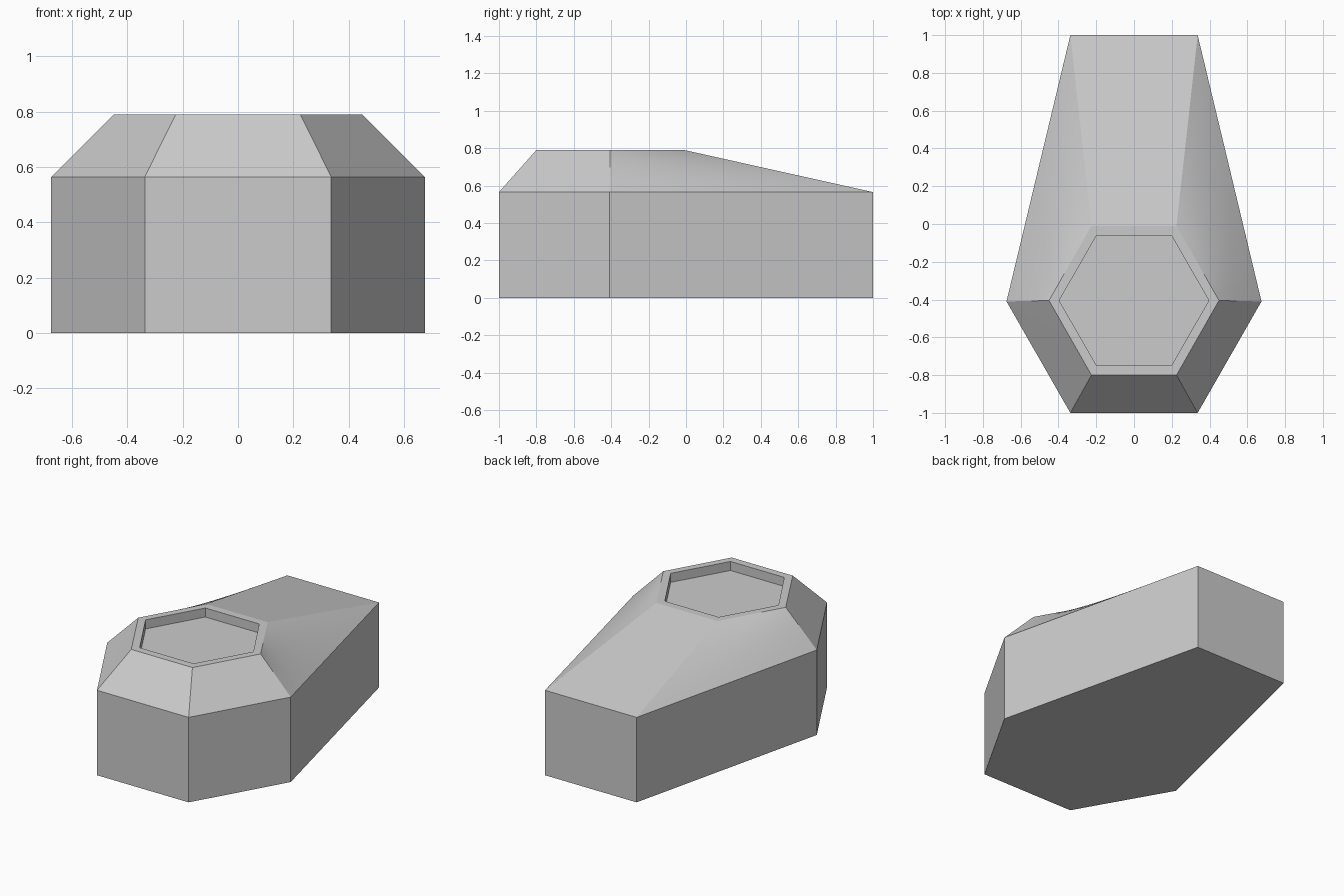
import bpy
import bmesh
from mathutils import Vector

default = bpy.data.objects.get("Cube")
if default:
    bpy.data.objects.remove(default, do_unlink=True)

STEPS = 12          # points along each of the six sides
SLOPE_RINGS = 12    # rings across the sloping roof
BLENDED_SIDES = (2, 4)   # the two long, twisting sides
POCKET_Y = -0.405

# Plain grey material
grey = bpy.data.materials.new("plain grey")
grey.use_nodes = True
grey.diffuse_color = (0.6, 0.6, 0.6, 1)
grey.node_tree.nodes["Principled BSDF"].inputs["Base Color"].default_value = grey.diffuse_color


def six_sided_ring(half_end, half_mid, front, middle, back, z):
    """Hexagonal outline, each side split into equal steps, anticlockwise."""
    corners = [Vector(c) for c in (
        (-half_end, front, z), (half_end, front, z), (half_mid, middle, z),
        (half_end, back, z), (-half_end, back, z), (-half_mid, middle, z))]
    return [corners[i].lerp(corners[(i + 1) % 6], s / STEPS)
            for i in range(6) for s in range(STEPS)]


def hexagon(radius, height, z):
    return six_sided_ring(radius / 2, radius, POCKET_Y - height, POCKET_Y,
                          POCKET_Y + height, z)


# Outlines from the base up, over the rim and down into the pocket
base = six_sided_ring(0.337, 0.675, -1, -0.41, 1, 0)
shoulder = [p + Vector((0, 0, 0.565)) for p in base]
rim = hexagon(0.45, 0.395, 0.79)
pocket_edge = hexagon(0.396, 0.345, 0.79)
pocket_floor = hexagon(0.396, 0.345, 0.73)

rings = [base]
rings += [[a.lerp(b, k / SLOPE_RINGS) for a, b in zip(shoulder, rim)]
          for k in range(SLOPE_RINGS + 1)]
rings += [pocket_edge, pocket_floor]

# Loft the outlines into one closed body
bm = bmesh.new()
loops = [[bm.verts.new(p) for p in ring] for ring in rings]
count = 6 * STEPS
for level, (low, high) in enumerate(zip(loops, loops[1:])):
    for i in range(count):
        j = (i + 1) % count
        face = bm.faces.new((low[i], low[j], high[j], high[i]))
        on_slope = 1 <= level <= SLOPE_RINGS
        face.smooth = on_slope and i // STEPS in BLENDED_SIDES
bm.faces.new(list(reversed(loops[0])))
bm.faces.new(loops[-1])

mesh = bpy.data.meshes.new("tapered_body")
bm.to_mesh(mesh)
bm.free()
mesh.materials.append(grey)
body = bpy.data.objects.new("tapered_body", mesh)
bpy.context.collection.objects.link(body)
